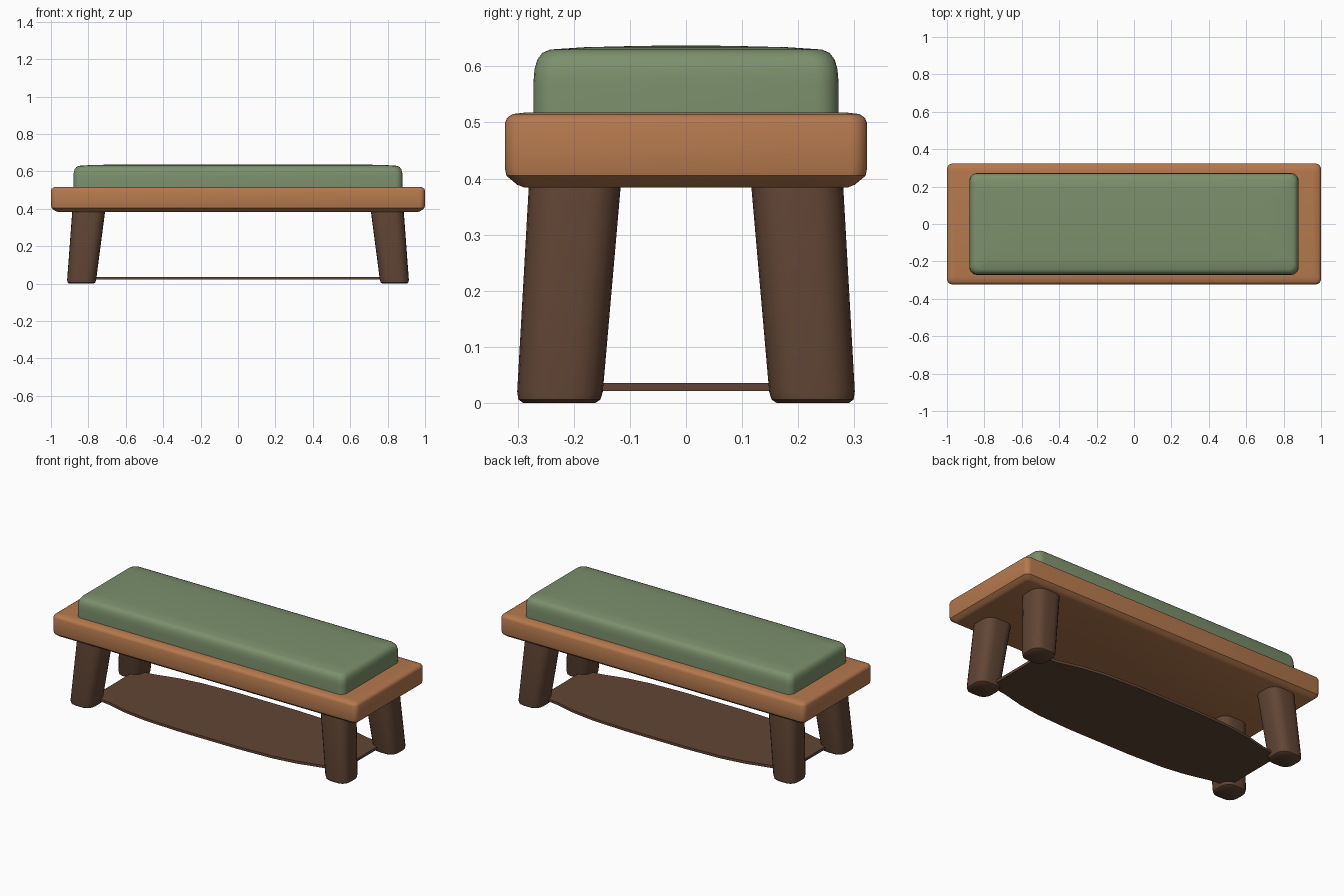
import bpy, bmesh, math

if "Cube" in bpy.data.objects:
    bpy.data.objects.remove(bpy.data.objects["Cube"])


def material(name, rgb):
    m = bpy.data.materials.new(name)
    m.diffuse_color = (*rgb, 1)
    m.use_nodes = True
    m.node_tree.nodes["Principled BSDF"].inputs["Base Color"].default_value = m.diffuse_color
    return m


wood = material("light_wood", (0.46, 0.19, 0.075))
dark = material("dark_wood", (0.12, 0.06, 0.035))
fabric = material("green_fabric", (0.20, 0.28, 0.15))


def rounded_rect(cx, cy, hx, hy, r, n=5):
    pts = []
    for q, (sx, sy) in enumerate([(1, 1), (-1, 1), (-1, -1), (1, -1)]):
        for i in range(n + 1):
            a = math.pi / 2 * (q + i / n)
            pts.append((cx + sx * (hx - r) + r * math.cos(a),
                        cy + sy * (hy - r) + r * math.sin(a)))
    return pts


def loft(name, rings, mat, angle=35):
    """Skin a stack of (outline, z) rings and cap both ends."""
    bm = bmesh.new()
    loops = [[bm.verts.new((x, y, z)) for x, y in pts] for pts, z in rings]
    for a, b in zip(loops, loops[1:]):
        for i in range(len(a)):
            j = (i + 1) % len(a)
            bm.faces.new((a[i], a[j], b[j], b[i]))
    bm.faces.new(loops[0][::-1])
    bm.faces.new(loops[-1])
    bmesh.ops.recalc_face_normals(bm, faces=bm.faces)
    me = bpy.data.meshes.new(name)
    bm.to_mesh(me)
    bm.free()
    me.materials.append(mat)
    ob = bpy.data.objects.new(name, me)
    bpy.context.collection.objects.link(ob)
    bpy.context.view_layer.objects.active = ob
    for o in bpy.context.selected_objects:
        o.select_set(False)
    ob.select_set(True)
    bpy.ops.object.shade_smooth_by_angle(angle=math.radians(angle))
    return ob


# Bench frame: slab with softened edges (inset from full size, height)
loft("seat_frame", [(rounded_rect(0, 0, 1 - d, 0.323 - d, 0.03 - d * 0.4), z)
                    for d, z in [(0.035, 0.384), (0.022, 0.389), (0.003, 0.405),
                                 (0, 0.42), (0, 0.498), (0.004, 0.508),
                                 (0.014, 0.515), (0.04, 0.518)]], wood)

# Cushion: rounded upper edge and a slight crown
loft("cushion", [(rounded_rect(0, 0, 0.88 - d, 0.272 - d, 0.04 - d * 0.1), z)
                 for d, z in [(0, 0.51), (0, 0.57), (0.002, 0.595), (0.007, 0.612),
                              (0.016, 0.624), (0.03, 0.630), (0.09, 0.634),
                              (0.17, 0.636), (0.23, 0.637)]], fabric, 50)


# Splayed, tapered legs
def leg_ring(z, sx, sy, inset=0):
    t = z / 0.39
    hx, hy = 0.077 + 0.011 * t - inset, 0.076 + 0.006 * t - inset
    cx, cy = 0.838 - 0.040 * t, 0.226 - 0.028 * t
    return rounded_rect(sx * cx, sy * cy, hx, hy, min(hx, hy) * 0.7), z


for sx, side in ((-1, "left"), (1, "right")):
    for sy, end in ((-1, "front"), (1, "back")):
        loft(f"{end}_{side}_leg",
             [leg_ring(0, sx, sy, 0.012), leg_ring(0.006, sx, sy, 0.003),
              leg_ring(0.02, sx, sy), leg_ring(0.40, sx, sy)], dark)

# Thin low shelf with gently bowed long edges
quarter = [(0.81, 0.20), (0.70, 0.215), (0.56, 0.25), (0.42, 0.27), (0.2, 0.28)]
upper = quarter + [(-x, y) for x, y in reversed(quarter)]
outline = upper + [(-x, -y) for x, y in upper]
loft("lower_shelf", [(outline, 0.021), (outline, 0.036)], dark)
